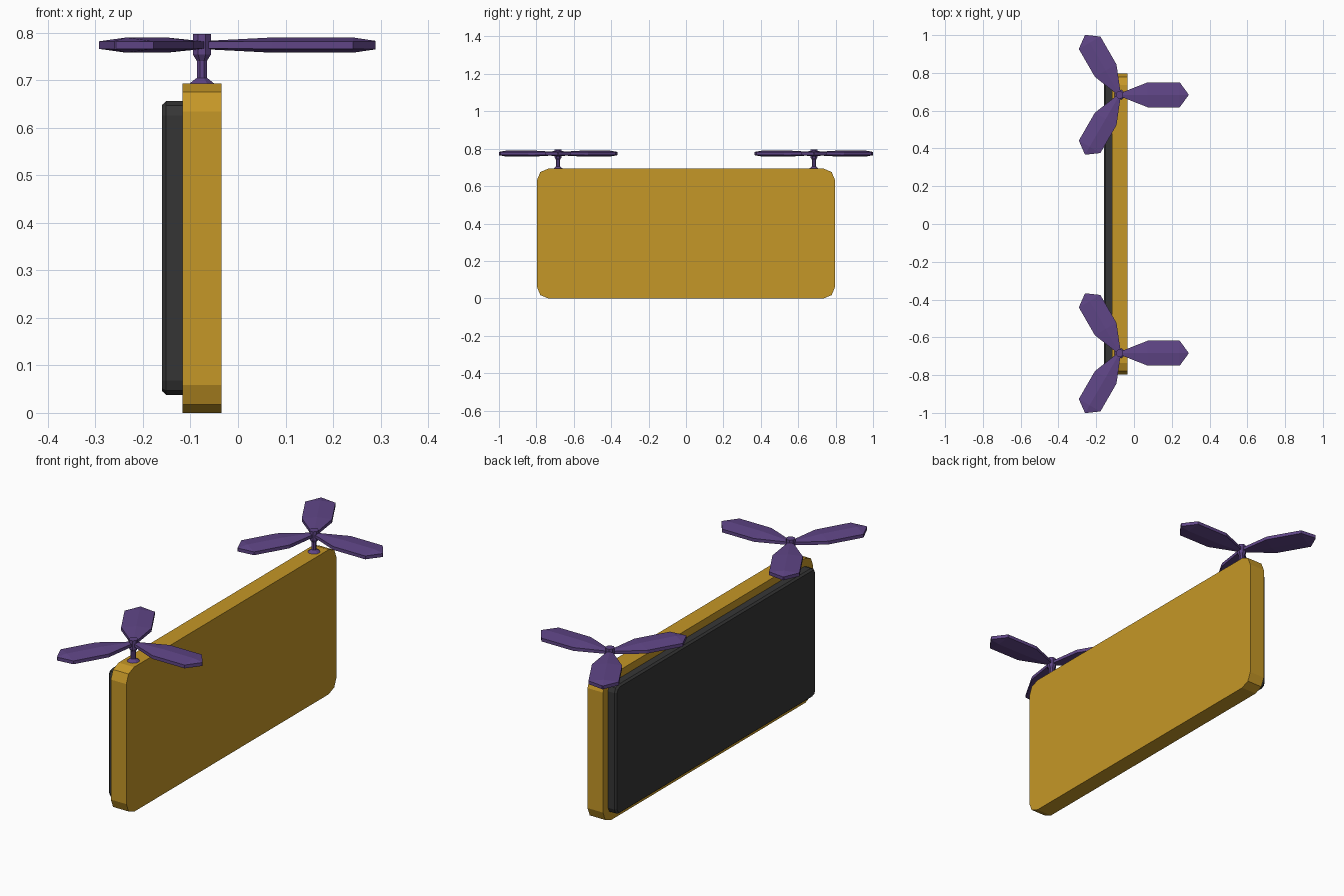
import bpy, bmesh, math
from mathutils import Matrix, Vector

if "Cube" in bpy.data.objects:
    bpy.data.objects.remove(bpy.data.objects["Cube"])

HUB_X, HUB_Y, BLADE_Z = -0.076, 0.684, 0.774


def material(name, rgb):
    m = bpy.data.materials.new(name)
    m.diffuse_color = (*rgb, 1)
    m.use_nodes = True
    m.node_tree.nodes["Principled BSDF"].inputs["Base Color"].default_value = m.diffuse_color
    return m


gold = material("gold", (0.56, 0.31, 0.02))
dark = material("dark", (0.036, 0.036, 0.036))
purple = material("purple", (0.115, 0.06, 0.24))


def finish(bm, name, mat):
    bmesh.ops.recalc_face_normals(bm, faces=bm.faces)
    me = bpy.data.meshes.new(name)
    bm.to_mesh(me)
    bm.free()
    me.materials.append(mat)
    ob = bpy.data.objects.new(name, me)
    bpy.context.collection.objects.link(ob)
    return ob


def loft(bm, rings):
    """Skin a list of closed rings and cap both ends."""
    vs = [[bm.verts.new(p) for p in r] for r in rings]
    n = len(vs[0])
    for a, b in zip(vs, vs[1:]):
        for i in range(n):
            j = (i + 1) % n
            bm.faces.new((a[i], a[j], b[j], b[i]))
    bm.faces.new(vs[0])
    bm.faces.new(vs[-1])


def rounded_ring(x, hy, z0, z1, r, segs=2):
    """Rounded rectangle in the y-z plane at the given x."""
    pts = []
    corners = [(hy - r, z1 - r), (-hy + r, z1 - r), (-hy + r, z0 + r), (hy - r, z0 + r)]
    for k, (cy, cz) in enumerate(corners):
        for s in range(segs + 1):
            a = math.pi / 2 * (k + s / segs)
            pts.append((x, cy + r * math.cos(a), cz + r * math.sin(a)))
    return pts


# Main slab
bm = bmesh.new()
loft(bm, [rounded_ring(x, 0.796, 0, 0.693, 0.059) for x in (-0.117, -0.035)])
finish(bm, "body_slab", gold)

# Back panel with a chamfered rim
bm = bmesh.new()
loft(bm, [rounded_ring(-0.116, 0.758, 0.038, 0.656, 0.03),
          rounded_ring(-0.151, 0.758, 0.038, 0.656, 0.03),
          rounded_ring(-0.160, 0.750, 0.046, 0.648, 0.022)])
finish(bm, "back_panel", dark)

# Rotor mast: foot flare, thin stem, hub
MAST = [(0.026, 0.690), (0.026, 0.693), (0.0108, 0.705), (0.0108, 0.741),
        (0.019, 0.754), (0.019, 0.797)]
# Blade stations: radius, half width, ridge half height, edge half height
BLADE = [(0.012, 0.012, 0.009, 0.007), (0.148, 0.066, 0.016, 0.008),
         (0.318, 0.066, 0.016, 0.008), (0.365, 0.002, 0.009, 0.008)]


def make_mast(name, y):
    bm = bmesh.new()
    angles = [math.pi / 4 * (i + 0.5) for i in range(8)]
    c = math.cos(math.pi / 8)
    loft(bm, [[(HUB_X + r / c * math.cos(a), y + r / c * math.sin(a), z) for a in angles]
              for r, z in MAST])
    finish(bm, name, purple)


def make_blades(name, y):
    bm = bmesh.new()
    rings = [[(r, -w, -e), (r, 0, -t), (r, w, -e), (r, w, e), (r, 0, t), (r, -w, e)]
             for r, w, t, e in BLADE]
    for k in range(3):
        m = (Matrix.Translation((HUB_X, y, BLADE_Z))
             @ Matrix.Rotation(math.tau * k / 3, 4, 'Z'))
        loft(bm, [[m @ Vector(p) for p in ring] for ring in rings])
    finish(bm, name, purple)


for side, y in (("front", -HUB_Y), ("rear", HUB_Y)):
    make_mast(side + "_rotor_mast", y)
    make_blades(side + "_rotor_blades", y)
